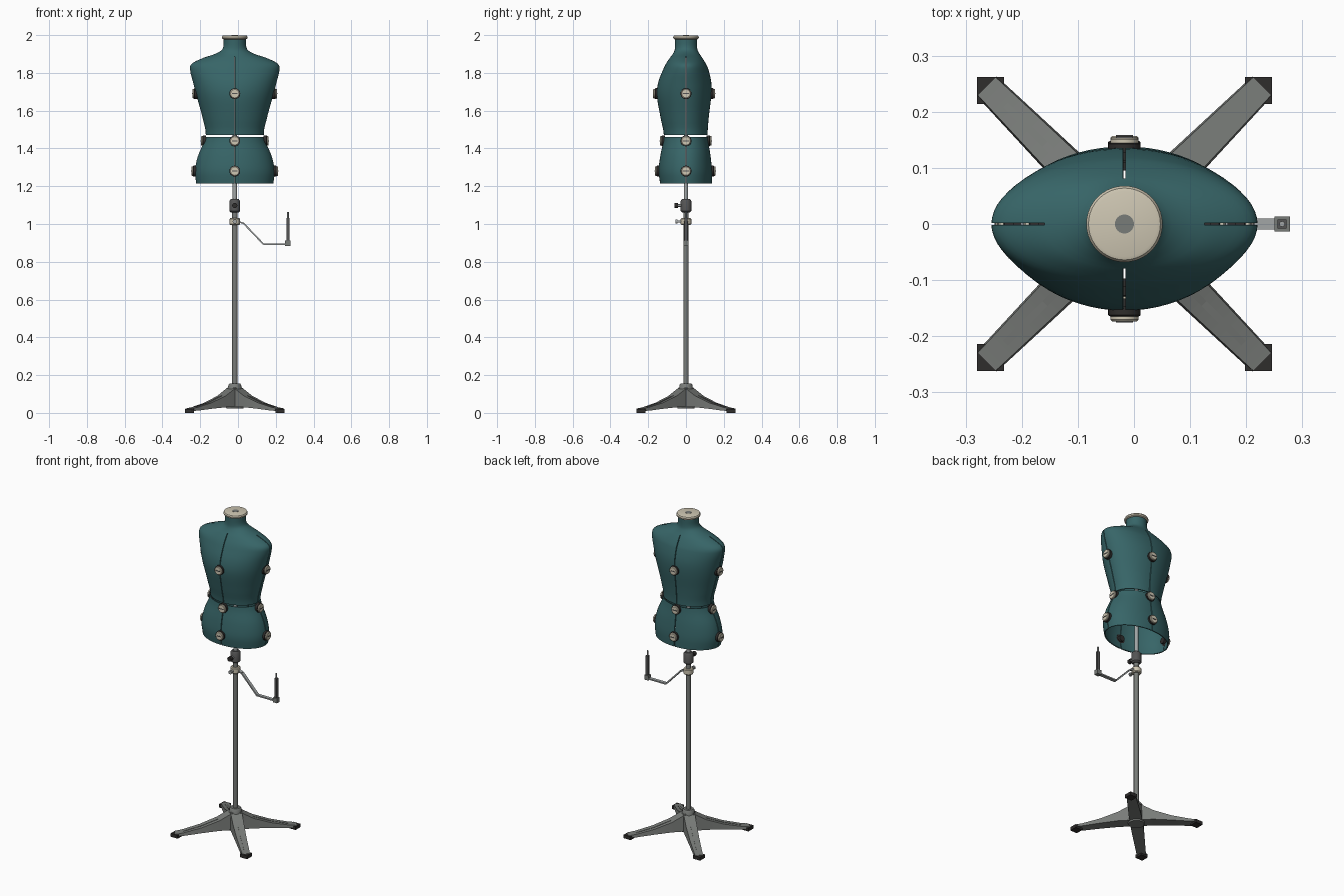
import bpy
import bmesh
import math
from mathutils import Vector, Matrix

cube = bpy.data.objects.get("Cube")
if cube:
    bpy.data.objects.remove(cube, do_unlink=True)

AX = -0.017                      # x of the stand's axis
UP = Vector((0, 0, 1))


def material(name, rgb):
    m = bpy.data.materials.new(name)
    m.use_nodes = True
    m.diffuse_color = (*rgb, 1)
    m.node_tree.nodes["Principled BSDF"].inputs["Base Color"].default_value = (*rgb, 1)
    return m


TEAL = material("teal fabric", (0.038, 0.13, 0.137))
CREAM = material("cream plastic", (0.62, 0.57, 0.45))
GREY = material("grey metal", (0.19, 0.2, 0.19))
STEEL = material("light steel", (0.36, 0.38, 0.38))
DARK = material("dark grey plastic", (0.09, 0.09, 0.09))
BLACK = material("black rubber", (0.028, 0.026, 0.025))


def finish(bm, name, mat, shell=0):
    """Turn a bmesh into a shaded object, optionally giving it wall thickness."""
    me = bpy.data.meshes.new(name)
    bm.to_mesh(me)
    bm.free()
    me.materials.append(mat)
    ob = bpy.data.objects.new(name, me)
    bpy.context.collection.objects.link(ob)
    bpy.ops.object.select_all(action='DESELECT')
    bpy.context.view_layer.objects.active = ob
    ob.select_set(True)
    if shell:
        mod = ob.modifiers.new("thickness", 'SOLIDIFY')
        mod.thickness, mod.offset = shell, -1
        bpy.ops.object.modifier_apply(modifier=mod.name)
    bpy.ops.object.shade_smooth_by_angle(angle=math.radians(35))
    return ob


def lathe(name, profile, mat, origin=(AX, 0, 0), axis=UP, segs=24):
    """Revolve (radius, height) points about an axis through origin."""
    bm = bmesh.new()
    vs = [bm.verts.new((r, 0, h)) for r, h in profile]
    es = [bm.edges.new(p) for p in zip(vs, vs[1:])]
    bmesh.ops.spin(bm, geom=vs + es, cent=(0, 0, 0), axis=UP, angle=math.tau,
                   steps=segs, use_duplicate=False)
    bmesh.ops.remove_doubles(bm, verts=bm.verts, dist=0.0001)
    bmesh.ops.recalc_face_normals(bm, faces=bm.faces)
    rot = Vector(axis).to_track_quat('Z', 'Y').to_matrix().to_4x4()
    bm.transform(Matrix.Translation(origin) @ rot)
    return finish(bm, name, mat)


def rod(name, r, z0, z1, mat, **kw):
    return lathe(name, [(0, z0), (r, z0), (r, z1), (0, z1)], mat, **kw)


def bar(name, a, b, width, height, mat):
    """Box running from a to b; width lies across, height follows the other side."""
    a, b = Vector(a), Vector(b)
    bm = bmesh.new()
    bmesh.ops.create_cube(bm, size=1)
    rot = (b - a).to_track_quat('Z', 'Y').to_matrix().to_4x4()
    bm.transform(Matrix.Translation((a + b) / 2) @ rot
                 @ Matrix.Diagonal((width, height, (b - a).length, 1)))
    return finish(bm, name, mat)


# Torso sections: height, half width, front depth, back depth
SECTIONS = [
    (1.215, .204, .137, .137), (1.28, .211, .145, .138), (1.36, .195, .136, .13),
    (1.465, .154, .117, .115), (1.56, .17, .134, .12), (1.68, .203, .154, .134),
    (1.75, .221, .147, .134), (1.82, .237, .12, .118), (1.85, .226, .105, .104),
    (1.88, .165, .085, .086), (1.9, .105, .07, .072), (1.925, .066, .059, .06),
    (1.985, .058, .058, .058)]


def section(z):
    """Smoothly interpolated half width, front and back depth at height z."""
    last = len(SECTIONS) - 1
    i = max(k for k in range(last) if SECTIONS[k][0] <= z + 1e-6)
    p = [SECTIONS[min(max(i + k, 0), last)] for k in (-1, 0, 1, 2)]
    t = (z - p[1][0]) / (p[2][0] - p[1][0])
    out = []
    for c in (1, 2, 3):
        def slope(a, b):
            return (b[c] - a[c]) / (b[0] - a[0]) * (p[2][0] - p[1][0])
        m0, m1 = slope(p[0], p[2]), slope(p[1], p[3])
        d = p[2][c] - p[1][c]
        out.append(p[1][c] + m0 * t + (3 * d - 2 * m0 - m1) * t ** 2
                   + (m0 + m1 - 2 * d) * t ** 3)
    return out


def torso_shell(name, heights, seam_top, gap=0.0022, steps=16):
    """Hollow shell in four panels, with open seams up to seam_top."""
    bm = bmesh.new()
    rings = []
    for z in heights:
        w, front, back = section(z)
        ring = []
        for q in range(4):
            for k in range(steps + 1):
                a = (q + k / steps) * math.pi / 2
                sx = 1 if q in (0, 3) else -1
                sy = 1 if q < 2 else -1
                x = sx * max(abs(math.cos(a)) * w, gap)
                y = sy * max(abs(math.sin(a)) * (back if sy > 0 else front), gap)
                ring.append(bm.verts.new((AX + x, y, z)))
        rings.append(ring)
    n = len(rings[0])
    for z, lo, hi in zip(heights, rings, rings[1:]):
        for k in range(n):
            if (k + 1) % (steps + 1) or z >= seam_top:
                j = (k + 1) % n
                bm.faces.new((lo[k], lo[j], hi[j], hi[k]))
    return finish(bm, name, TEAL, shell=0.006)


def spread(z0, z1, n):
    return [z0 + (z1 - z0) * k / n for k in range(n + 1)]


torso_shell("hip_panels", spread(1.215, 1.46, 12), 2)
torso_shell("bust_panels", spread(1.47, 1.82, 16) + spread(1.82, 1.985, 22)[1:], 1.887)

# Neck cap with the rod end showing through
lathe("neck_cap", [(0, 1.978), (.06, 1.978), (.067, 1.982), (.068, 1.99),
                   (.064, 1.997), (.058, 1.999), (0, 1.999)], CREAM, segs=40)
rod("rod_end", .017, 1.99, 2.0, GREY)

# Adjusting dials on the front, back and both sides
for level, z in (("hip", 1.28), ("waist", 1.44), ("bust", 1.69)):
    w, front, back = section(z)
    for side, d, reach in (("left", (1, 0, 0), w), ("right", (-1, 0, 0), w),
                           ("front", (0, -1, 0), front), ("back", (0, 1, 0), back)):
        d = Vector(d)
        o = Vector((AX, 0, z)) + d * reach
        tag = f"{level}_{side}"
        lathe("dial_base_" + tag, [(0, -.022), (.018, -.022), (.018, -.008), (.029, -.008),
                                   (.029, .008), (.026, .01), (0, .01)], BLACK, o, d)
        lathe("dial_" + tag, [(.025, .005), (.025, .016), (.022, .019), (0, .019)],
              CREAM, o, d)
        across = d.cross(UP) * .015
        c = o + d * .0185
        bar("dial_slot_" + tag, c - across, c + across, .005, .005, DARK)

# Telescopic pole
rod("lower_pole", .0145, .1, 1.07, GREY)
rod("upper_pole", .0115, 1.05, 1.995, STEEL)

# Height clamp with its knob
lathe("height_clamp", [(0, 1.06), (.02, 1.06), (.028, 1.068), (.028, 1.122),
                       (.021, 1.132), (0, 1.132)], DARK)
rod("clamp_screw", .007, .02, .045, STEEL, origin=(AX, 0, 1.098), axis=(0, -1, 0))
rod("clamp_knob", .014, .042, .062, BLACK, origin=(AX, 0, 1.098), axis=(0, -1, 0), segs=12)

# Hem marker: collar, screw, cranked arm and upright pin
lathe("marker_collar", [(0, .995), (.024, .995), (.028, 1), (.028, 1.026),
                        (.024, 1.031), (0, 1.031)], CREAM)
rod("marker_screw", .006, .02, .048, STEEL, origin=(AX, 0, 1.013), axis=(0, -1, 0))
rod("marker_screw_head", .011, .046, .055, STEEL, origin=(AX, 0, 1.013), axis=(0, -1, 0))
path = [(.005, 0, 1.012), (.03, 0, 1.003), (.135, 0, .893), (.27, 0, .893)]
for i, (a, b) in enumerate(zip(path, path[1:])):
    bar(f"marker_arm_{i + 1}", a, b, .02, .008, STEEL)
bar("marker_block", (.264, 0, .884), (.264, 0, .913), .028, .026, GREY)
bar("marker_upright", (.264, 0, .91), (.264, 0, 1.033), .016, .016, DARK)
rod("marker_pin", .005, 1.03, 1.063, STEEL, origin=(.264, 0, 0), segs=12)

# Base hub
lathe("base_hub", [(0, .022), (.044, .022), (.047, .03), (.046, .07), (.038, .115),
                   (.034, .148), (.028, .156), (0, .156)], GREY)

# Leg outline stations: distance from axis, half width, underside, top
LEG = [(.02, .036, .03, .135), (.1, .035, .03, .09), (.2, .031, .022, .054),
       (.3, .027, .012, .03), (.347, .025, .01, .023)]


def leg(name, angle):
    bm = bmesh.new()
    rings = [[bm.verts.new(p) for p in ((r, -w, lo), (r, w, lo), (r, w * .9, hi), (r, -w * .9, hi))]
             for r, w, lo, hi in LEG]
    for a, b in zip(rings, rings[1:]):
        for k in range(4):
            j = (k + 1) % 4
            bm.faces.new((a[k], a[j], b[j], b[k]))
    bm.faces.new(rings[0])
    bm.faces.new(rings[-1])
    bmesh.ops.recalc_face_normals(bm, faces=bm.faces)
    bm.transform(Matrix.Translation((AX, 0, 0)) @ Matrix.Rotation(angle, 4, 'Z'))
    return finish(bm, name, GREY)


# Four splayed legs, each with a stiffening rib and a rubber foot
for sx, fx in ((1, "left"), (-1, "right")):
    for sy, fy in ((1, "back"), (-1, "front")):
        tag = f"{fy}_{fx}"
        leg("leg_" + tag, math.atan2(sy, sx))
        out = Vector((sx, sy, 0)).normalized()
        rib = [Vector((AX, 0, hi)) + out * r for r, w, lo, hi in LEG[1:4]]
        for i, (a, b) in enumerate(zip(rib, rib[1:])):
            bar(f"leg_rib_{tag}_{i + 1}", a, b, .012, .004, GREY)
        foot = Vector((AX + sx * .239, sy * .238, 0))
        bar("foot_" + tag, foot, foot + UP * .021, .048, .048, BLACK)
